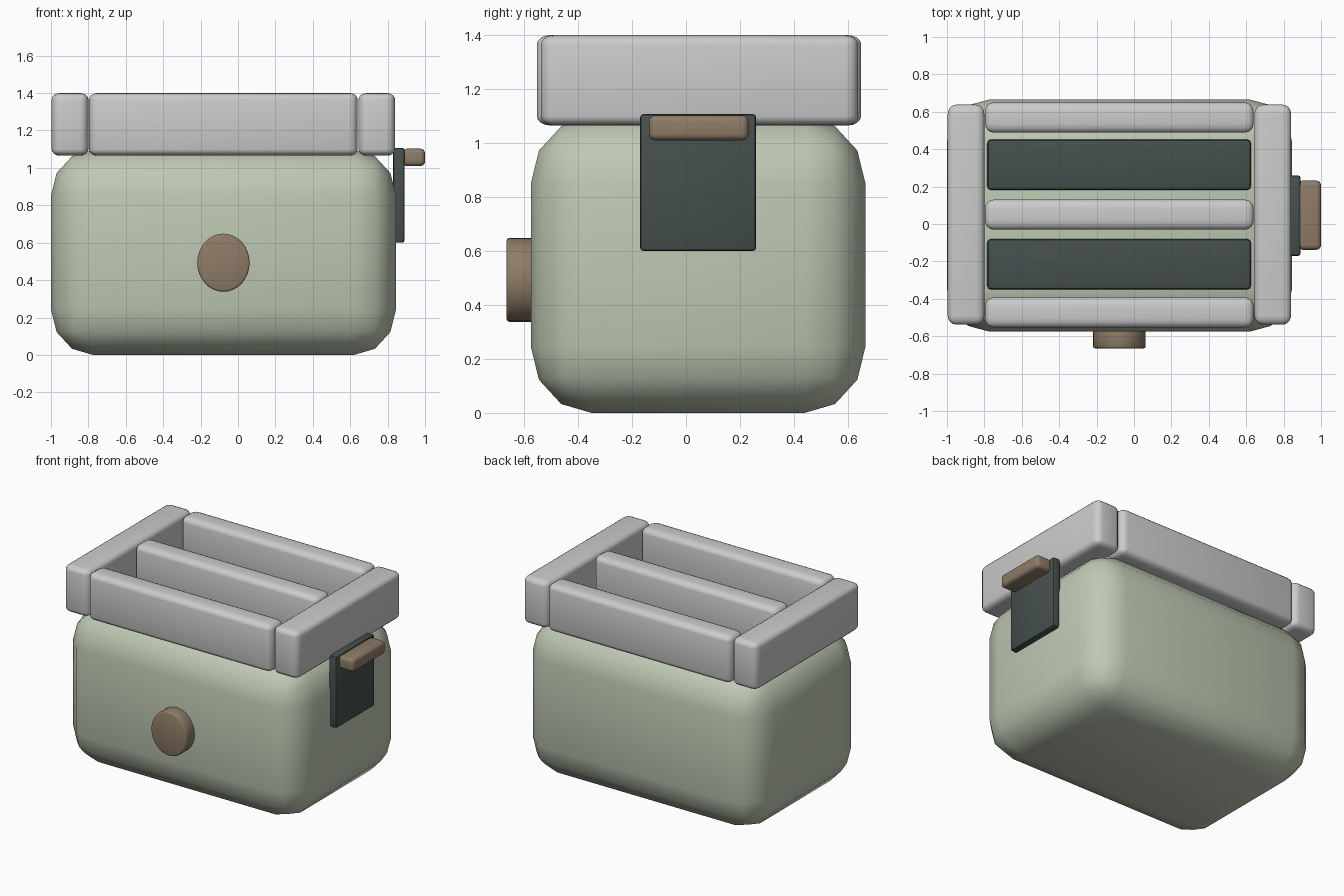
import bpy, bmesh, math
from mathutils import Matrix, Vector

if "Cube" in bpy.data.objects:
    bpy.data.objects.remove(bpy.data.objects["Cube"])


def material(name, rgb):
    m = bpy.data.materials.new(name)
    m.diffuse_color = (*rgb, 1)
    m.use_nodes = True
    m.node_tree.nodes["Principled BSDF"].inputs["Base Color"].default_value = m.diffuse_color
    return m


SAGE = material("sage", (0.52, 0.58, 0.45))
DARK = material("dark", (0.06, 0.08, 0.075))
TAN = material("tan", (0.27, 0.20, 0.135))


def finish(bm, name, mat, angle=40):
    bmesh.ops.recalc_face_normals(bm, faces=bm.faces)
    me = bpy.data.meshes.new(name)
    bm.to_mesh(me)
    bm.free()
    ob = bpy.data.objects.new(name, me)
    bpy.context.collection.objects.link(ob)
    if mat:
        me.materials.append(mat)
    bpy.ops.object.select_all(action='DESELECT')
    bpy.context.view_layer.objects.active = ob
    ob.select_set(True)
    bpy.ops.object.shade_smooth_by_angle(angle=math.radians(angle))
    return ob


def rounded_box(name, x, y, z, radii, segments, mat=None):
    """Box between x, y and z limits; radii gives the rounding along each axis."""
    size = Vector((x[1] - x[0], y[1] - y[0], z[1] - z[0]))
    centre = Vector((sum(x), sum(y), sum(z))) / 2
    r = Vector(radii)
    bm = bmesh.new()
    bmesh.ops.create_cube(bm, size=1)
    # bevel in a space where every radius is 1, then stretch to size
    bmesh.ops.scale(bm, vec=[s / k for s, k in zip(size, r)], verts=bm.verts)
    bmesh.ops.bevel(bm, geom=bm.edges[:], offset=1, segments=segments,
                    profile=0.5, affect='EDGES')
    bmesh.ops.scale(bm, vec=r, verts=bm.verts)
    bmesh.ops.translate(bm, vec=centre, verts=bm.verts)
    return finish(bm, name, mat)


# body
rounded_box("body", (-1, 0.845), (-0.575, 0.665), (0, 1.095),
            (0.225, 0.225, 0.245), 3, SAGE)

# top frame: two end bars and three long bars
for side, x in (("left", -0.898), ("right", 0.742)):
    rounded_box(f"end_bar_{side}", (x - 0.098, x + 0.098), (-0.538, 0.638),
                (1.065, 1.4), (0.045, 0.05, 0.035), 4)
for place, y in (("front", -0.473), ("middle", 0.05), ("back", 0.569)):
    rounded_box(f"long_bar_{place}", (-0.797, 0.64), (y - 0.08, y + 0.08),
                (1.065, 1.4), (0.045, 0.05, 0.035), 4)

# bread slots
for place, y in (("front", -0.215), ("back", 0.317)):
    rounded_box(f"slot_{place}", (-0.785, 0.625), (y - 0.135, y + 0.135),
                (1.06, 1.115), (0.02, 0.02, 0.015), 2, DARK)

# lever plate and handle
rounded_box("lever_plate", (0.83, 0.89), (-0.17, 0.26), (0.6, 1.107),
            (0.012, 0.012, 0.012), 2, DARK)
rounded_box("lever_handle", (0.878, 1.0), (-0.138, 0.232), (1.01, 1.103),
            (0.025, 0.025, 0.025), 4, TAN)

# front knob, slightly oval
bm = bmesh.new()
bmesh.ops.create_cone(bm, cap_ends=True, segments=32, radius1=0.14,
                      radius2=0.14, depth=0.12)
rims = [e for e in bm.edges if abs(e.verts[0].co.z - e.verts[1].co.z) < 1e-5]
bmesh.ops.bevel(bm, geom=rims, offset=0.01, segments=2, profile=0.5,
                affect='EDGES')
bmesh.ops.rotate(bm, matrix=Matrix.Rotation(math.pi / 2, 3, 'X'), verts=bm.verts)
bmesh.ops.scale(bm, vec=(1, 1, 1.11), verts=bm.verts)
bmesh.ops.translate(bm, vec=(-0.078, -0.605, 0.493), verts=bm.verts)
finish(bm, "knob", TAN, 50)
